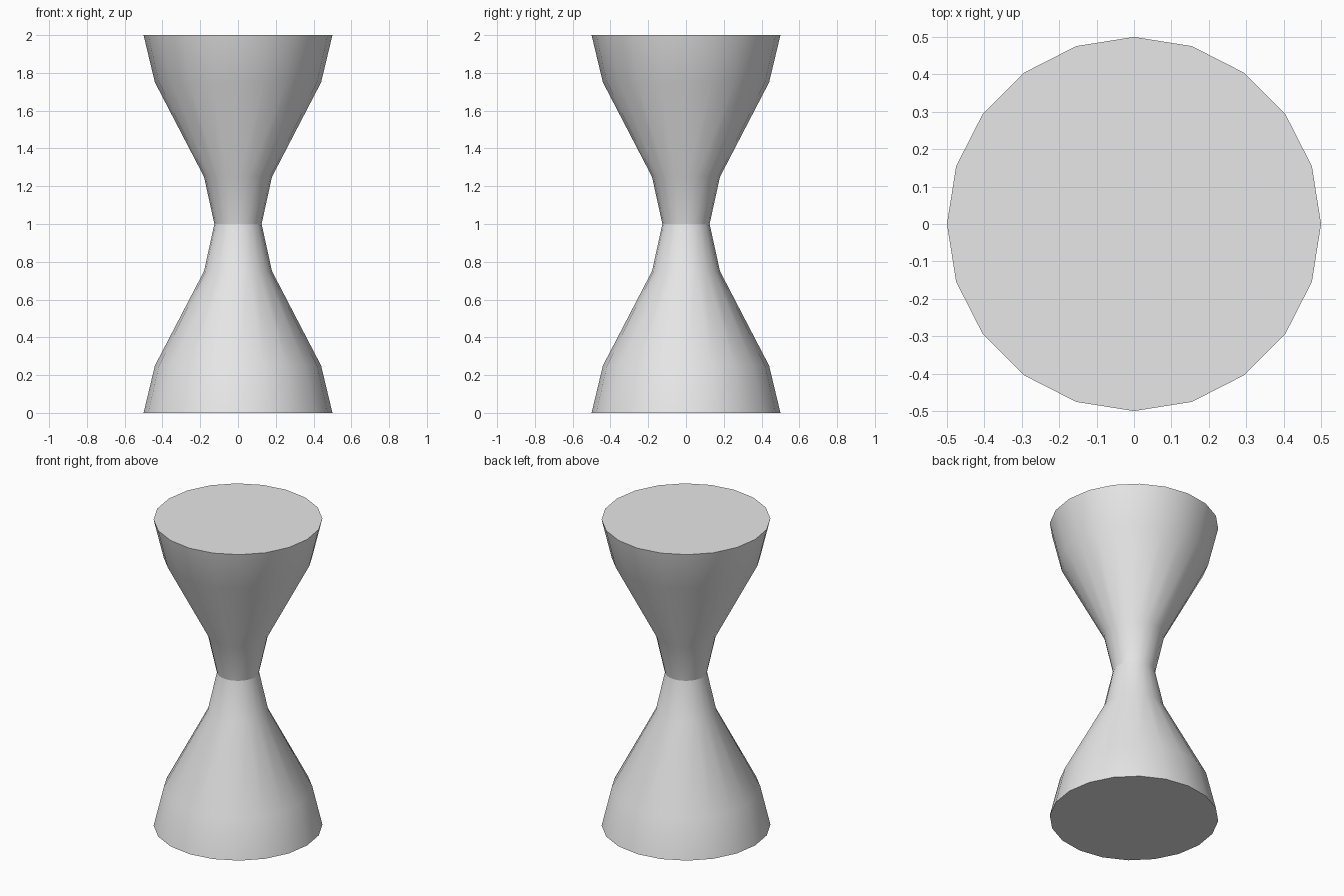
import bpy, bmesh, math

cube = bpy.data.objects.get("Cube")
if cube:
    bpy.data.objects.remove(cube, do_unlink=True)

SIDES = 20
# Lower half profile as (radius, height), mirrored about the waist
LOWER = [(0.5, 0), (0.44, 0.25), (0.18, 0.75), (0.125, 1)]
PROFILE = LOWER + [(r, 2 - z) for r, z in reversed(LOWER[:-1])]


def make_material(name, colour):
    mat = bpy.data.materials.new(name)
    mat.use_nodes = True
    mat.diffuse_color = colour
    mat.node_tree.nodes["Principled BSDF"].inputs["Base Color"].default_value = colour
    return mat


def lathe(name, profile, mat):
    bm = bmesh.new()
    rings = []
    for r, z in profile:
        angles = [math.tau * i / SIDES for i in range(SIDES)]
        rings.append([bm.verts.new((r * math.cos(a), r * math.sin(a), z)) for a in angles])
    # Side walls
    for low, high in zip(rings, rings[1:]):
        for i in range(SIDES):
            j = (i + 1) % SIDES
            bm.faces.new((low[i], low[j], high[j], high[i]))
    # Flat end caps
    bm.faces.new(rings[0][::-1])
    bm.faces.new(rings[-1])
    mesh = bpy.data.meshes.new(name)
    bm.to_mesh(mesh)
    bm.free()
    mesh.materials.append(mat)
    obj = bpy.data.objects.new(name, mesh)
    bpy.context.collection.objects.link(obj)
    return obj


# Hourglass body: smooth bulbs, crisp waist and rims
body = lathe("hourglass_body", PROFILE, make_material("light grey", (0.8, 0.8, 0.8, 1)))
bpy.ops.object.select_all(action="DESELECT")
body.select_set(True)
bpy.context.view_layer.objects.active = body
bpy.ops.object.shade_smooth_by_angle(angle=math.radians(21))
